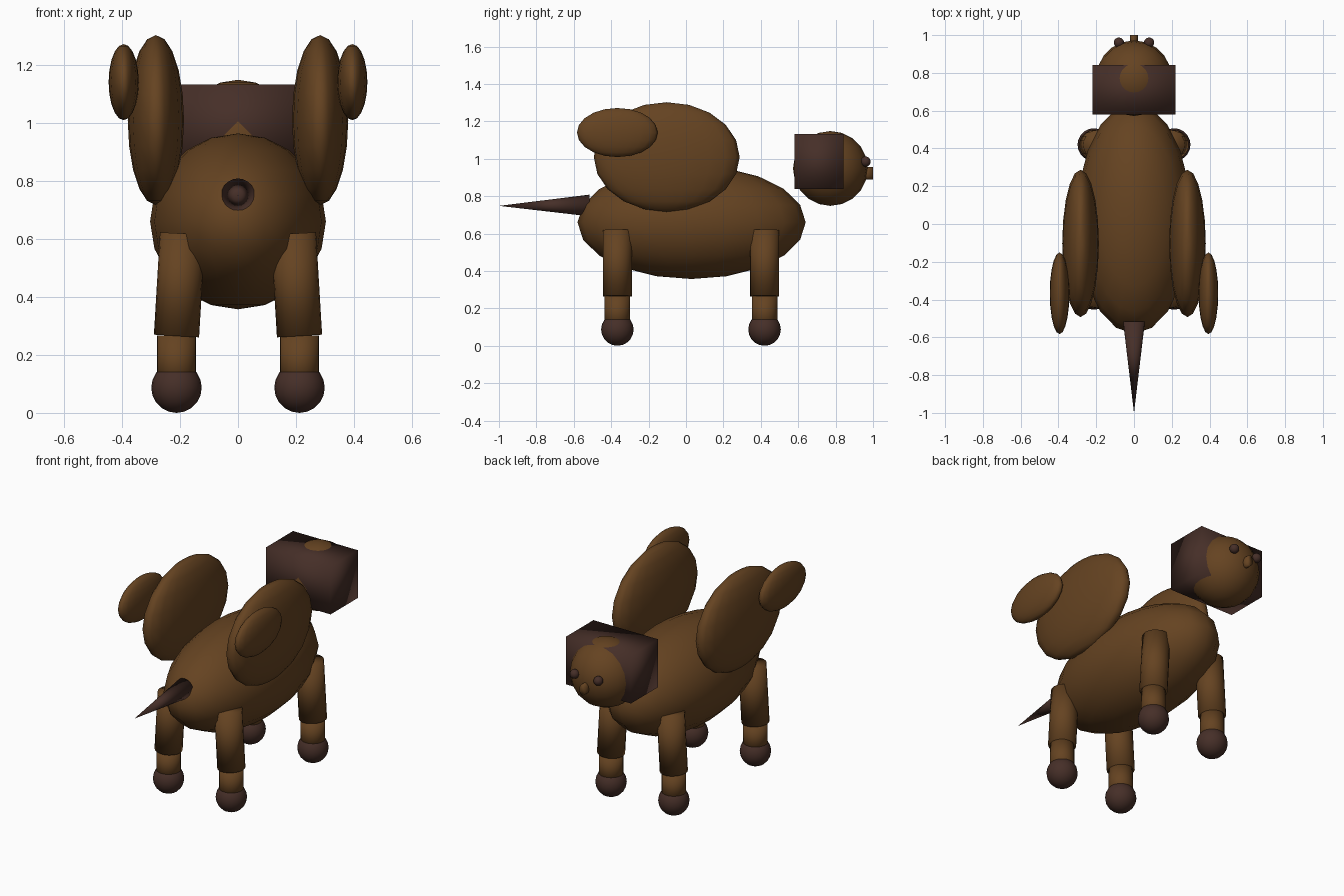
import bpy
import bmesh
from mathutils import Matrix, Vector

if "Cube" in bpy.data.objects:
    bpy.data.objects.remove(bpy.data.objects["Cube"])


def material(name, color):
    m = bpy.data.materials.new(name)
    m.diffuse_color = (*color, 1.0)
    m.use_nodes = True
    m.node_tree.nodes["Principled BSDF"].inputs["Base Color"].default_value = m.diffuse_color
    return m


BROWN = material("warm_brown", (0.130, 0.056, 0.0152))
DARK = material("dark_brown", (0.061, 0.028, 0.021))


def finish(name, bm, mat):
    bmesh.ops.recalc_face_normals(bm, faces=bm.faces)
    for f in bm.faces:
        f.smooth = True
    me = bpy.data.meshes.new(name)
    bm.to_mesh(me)
    bm.free()
    me.materials.append(mat)
    ob = bpy.data.objects.new(name, me)
    bpy.context.collection.objects.link(ob)
    return ob


def ellipsoid(name, center, radii, mat):
    bm = bmesh.new()
    bmesh.ops.create_uvsphere(bm, u_segments=20, v_segments=10, radius=1)
    bmesh.ops.transform(bm, verts=bm.verts,
                        matrix=Matrix.Translation(center) @ Matrix.Diagonal((*radii, 1)))
    return finish(name, bm, mat)


def box(name, center, size, mat):
    bm = bmesh.new()
    bmesh.ops.create_cube(bm, size=1)
    bmesh.ops.transform(bm, verts=bm.verts,
                        matrix=Matrix.Translation(center) @ Matrix.Diagonal((*size, 1)))
    return finish(name, bm, mat)


def rod(name, start, end, r1, r2, mat, squash=(1, 1)):
    """Cylinder or cone running from start to end."""
    a, b = Vector(start), Vector(end)
    bm = bmesh.new()
    bmesh.ops.create_cone(bm, cap_ends=True, segments=20, radius1=r1, radius2=r2,
                          depth=(b - a).length)
    rot = (b - a).to_track_quat('Z', 'Y').to_matrix().to_4x4()
    bmesh.ops.transform(bm, verts=bm.verts,
                        matrix=Matrix.Translation((a + b) / 2) @ rot
                        @ Matrix.Diagonal((*squash, 1, 1)))
    if r2 == 0:
        bmesh.ops.remove_doubles(bm, verts=bm.verts, dist=1e-5)
    return finish(name, bm, mat)


# Body, head and hood
ellipsoid("body", (0, 0.03, 0.66), (0.303, 0.61, 0.303), BROWN)
ellipsoid("head", (0, 0.772, 0.948), (0.2, 0.2, 0.2), BROWN)
box("hood", (0, 0.712, 0.985), (0.437, 0.262, 0.292), DARK)

# Nose: oval stub pointing forward from the face
rod("nose", (0, 0.94, 0.923), (0, 1.0, 0.923), 1, 1, BROWN, (0.02, 0.034))

# Tail
rod("tail", (0, -0.515, 0.75), (0, -1.0, 0.748), 0.058, 0, DARK)

for side, s in (("left", -1), ("right", 1)):
    # Eyes, wings and wing tips
    ellipsoid(f"{side}_eye", (s * 0.08, 0.96, 0.985), (0.027, 0.027, 0.027), DARK)
    ellipsoid(f"{side}_wing", (s * 0.283, -0.103, 1.009), (0.097, 0.39, 0.293), BROWN)
    ellipsoid(f"{side}_wing_tip", (s * 0.394, -0.367, 1.14), (0.052, 0.216, 0.131), BROWN)
    # Legs: slightly splayed thigh, straight shin, round foot
    for end, y in (("tail_end", -0.367), ("head_end", 0.42)):
        rod(f"{side}_{end}_thigh", (s * 0.212, y, 0.265), (s * 0.191, y, 0.618),
            0.078, 0.078, BROWN)
        rod(f"{side}_{end}_shin", (s * 0.212, y, 0.09), (s * 0.212, y, 0.267),
            0.068, 0.068, BROWN)
        ellipsoid(f"{side}_{end}_foot", (s * 0.212, y, 0.087), (0.087, 0.087, 0.087), DARK)
